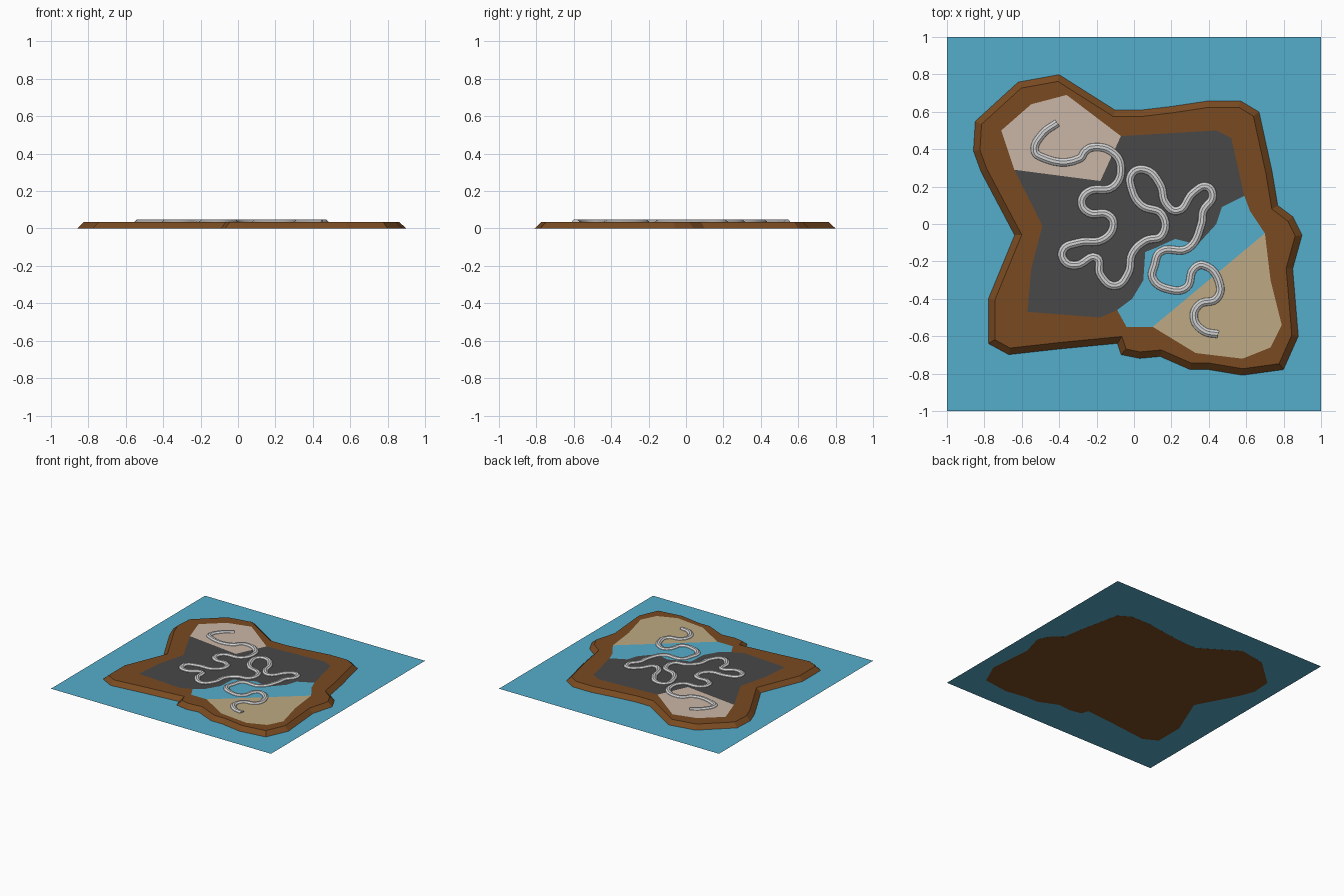
import bpy, bmesh

cube = bpy.data.objects.get("Cube")
if cube:
    bpy.data.objects.remove(cube, do_unlink=True)


def material(name, rgb):
    mat = bpy.data.materials.new(name)
    mat.use_nodes = True
    color = (*rgb, 1)
    mat.diffuse_color = color
    mat.node_tree.nodes["Principled BSDF"].inputs["Base Color"].default_value = color
    return mat


water_blue = material("water blue", (.09, .42, .60))
earth_brown = material("earth brown", (.195, .07, .015))
rock_grey = material("rock grey", (.065, .065, .065))
pale_pink = material("pale pink", (.59, .47, .38))
sand_tan = material("sand tan", (.51, .40, .23))
path_grey = material("path light grey", (.64, .64, .64))


def add_object(name, data, mat):
    obj = bpy.data.objects.new(name, data)
    bpy.context.collection.objects.link(obj)
    data.materials.append(mat)
    return obj


def outline_face(bm, outline, z):
    face = bm.faces.new([bm.verts.new((x, y, z)) for x, y in outline])
    face.normal_update()
    if face.normal.z < 0:
        face.normal_flip()
    return face


def finish(name, bm, mat):
    mesh = bpy.data.meshes.new(name)
    bm.to_mesh(mesh)
    bm.free()
    return add_object(name, mesh, mat)


def plate(name, outline, z, mat):
    bm = bmesh.new()
    outline_face(bm, outline, z)
    return finish(name, bm, mat)


# Surrounding sea
plate("sea", [(-1, -1), (1, -1), (1, 1), (-1, 1)], .0015, water_blue)

# Island slab with sloping banks
coast = [
    (-.40, .80), (-.62, .76), (-.85, .55), (-.86, .39), (-.82, .28),
    (-.64, -.06), (-.78, -.40), (-.78, -.64), (-.67, -.70), (-.40, -.67),
    (-.09, -.64), (-.07, -.70), (.03, -.72), (.14, -.71), (.30, -.78),
    (.40, -.78), (.58, -.81), (.80, -.78), (.88, -.60), (.85, -.24),
    (.90, -.06), (.85, .04), (.77, .10), (.74, .28), (.67, .60),
    (.57, .66), (.40, .66), (.20, .63), (.03, .61), (-.10, .61),
]
TOP = .035
bm = bmesh.new()
ground = outline_face(bm, coast, 0)
bmesh.ops.inset_region(bm, faces=[ground], thickness=.036,
                       use_boundary=True, use_even_offset=True)
for v in max(bm.faces, key=lambda f: len(f.verts)).verts:
    v.co.z = TOP
rim = [e for e in bm.edges if e.is_boundary]
bmesh.ops.holes_fill(bm, edges=rim, sides=0)
bmesh.ops.recalc_face_normals(bm, faces=bm.faces[:])
finish("island", bm, earth_brown)

# Ground regions share the borders between them
REGION = TOP + .0015
pink_border = [(-.64, .29), (-.18, .23), (-.07, .47)]
shore = [
    (.59, .15), (.47, .09), (.44, 0), (.34, -.11), (.22, -.08), (.11, -.13),
    (.06, -.15), (.05, -.30), (-.01, -.40), (-.09, -.46),
]
sand_border = [(.10, -.55), (.70, -.05)]

plate("pink_plain", pink_border + [(-.36, .69), (-.55, .64), (-.71, .50)],
      REGION, pale_pink)
plate("rock_plain", pink_border + [(.44, .50), (.52, .46)] + shore +
      [(-.18, -.50), (-.57, -.47), (-.55, -.24), (-.49, -.01)],
      REGION, rock_grey)
plate("river", shore + [(-.04, -.55)] + sand_border + [(.62, .07)],
      REGION, water_blue)
plate("sand_plain", sand_border + [(.73, -.30), (.79, -.54), (.73, -.66),
      (.58, -.72), (.33, -.69)], REGION, sand_tan)

# Winding raised path
route = [
    (-.41, .54), (-.49, .48), (-.53, .39), (-.50, .36), (-.29, .35),
    (-.26, .39), (-.22, .41), (-.11, .38), (-.07, .30), (-.11, .20),
    (-.25, .17), (-.28, .11), (-.24, .06), (-.14, .05), (-.11, 0),
    (-.16, -.08), (-.30, -.10), (-.38, -.14), (-.37, -.20), (-.31, -.22),
    (-.20, -.18), (-.18, -.27), (-.10, -.33), (-.03, -.26), (-.01, -.16),
    (.06, -.09), (.15, -.06), (.15, .05), (.04, .10), (-.01, .18),
    (-.01, .27), (.06, .29), (.14, .21), (.17, .11), (.23, .07),
    (.32, .17), (.39, .20), (.42, .15), (.37, .07), (.36, 0),
    (.29, -.13), (.14, -.15), (.11, -.22), (.10, -.29), (.19, -.35),
    (.28, -.34), (.32, -.24), (.37, -.22), (.46, -.33), (.44, -.40),
    (.35, -.43), (.32, -.50), (.37, -.57), (.45, -.59),
]
curve = bpy.data.curves.new("path", "CURVE")
curve.dimensions = "3D"
curve.resolution_u = 6
curve.bevel_depth = .025
curve.bevel_resolution = 3
curve.use_fill_caps = True
spline = curve.splines.new("BEZIER")
spline.bezier_points.add(len(route) - 1)
for point, (x, y) in zip(spline.bezier_points, route):
    point.co = (x, y, .025)
    point.handle_left_type = point.handle_right_type = "AUTO"
path = add_object("path", curve, path_grey)
bpy.context.view_layer.update()
bpy.context.view_layer.objects.active = path
path.select_set(True)
bpy.ops.object.convert(target="MESH")
bpy.ops.object.shade_smooth_by_angle()
